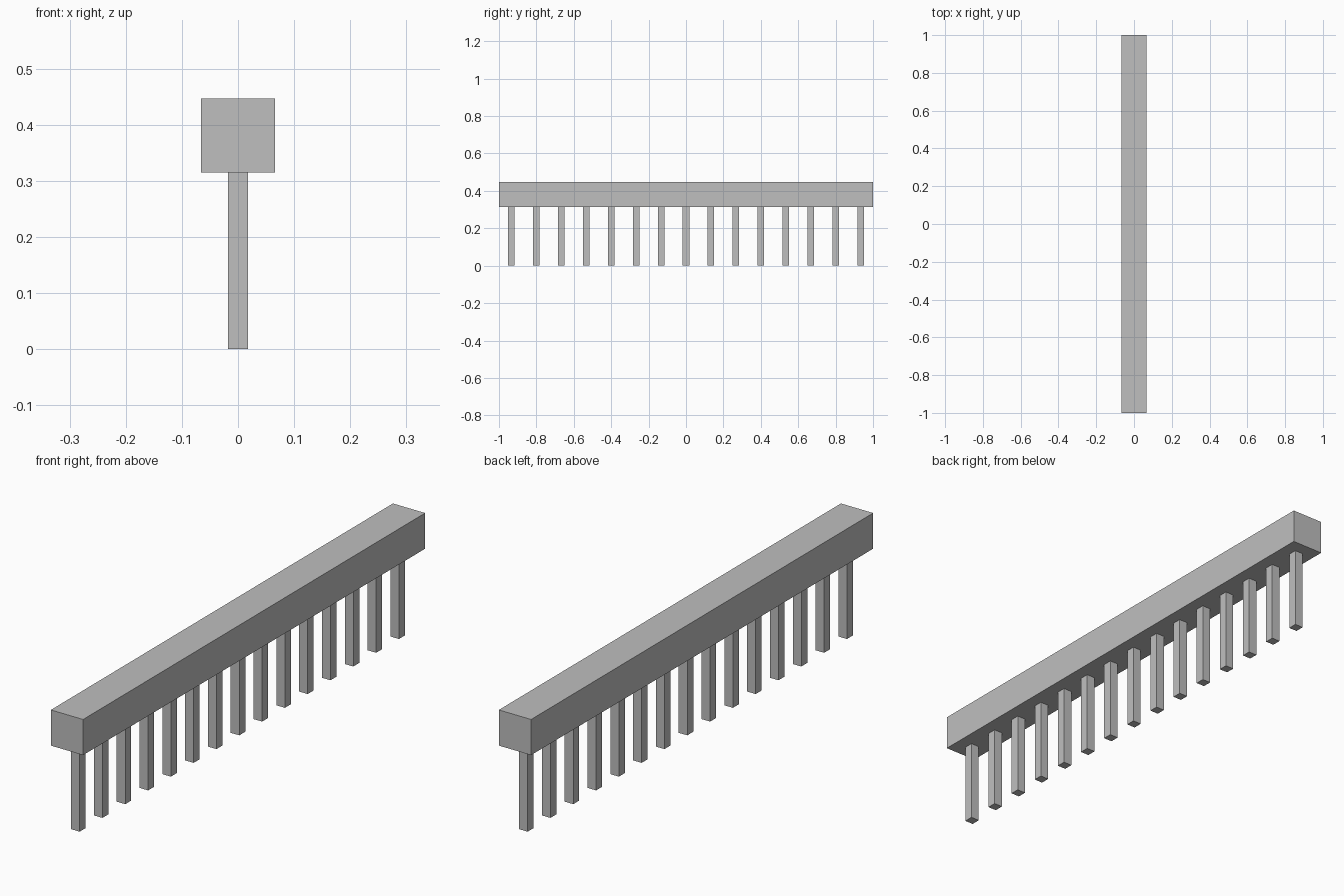
import bpy

cube = bpy.data.objects.get("Cube")
if cube:
    bpy.data.objects.remove(cube, do_unlink=True)

# Single grey finish
GREY = (0.52, 0.52, 0.52, 1)
grey = bpy.data.materials.new("plain grey")
grey.use_nodes = True
grey.diffuse_color = GREY
grey.node_tree.nodes["Principled BSDF"].inputs["Base Color"].default_value = GREY

PIN_COUNT = 15
PITCH = 2 / PIN_COUNT
BAR_BOTTOM, BAR_TOP = 0.315, 0.447
BAR_WIDTH = 0.132
PIN_WIDTH = 0.035


def box(name, y, z_low, z_high, width, length):
    """Flat-sided block centred on x = 0."""
    bpy.ops.mesh.primitive_cube_add(size=1, location=(0, y, (z_low + z_high) / 2))
    obj = bpy.context.object
    obj.name = name
    obj.scale = (width, length, z_high - z_low)
    bpy.ops.object.transform_apply(location=False, rotation=False, scale=True)
    obj.data.materials.append(grey)
    return obj


# Long square bar on top
box("top_bar", 0, BAR_BOTTOM, BAR_TOP, BAR_WIDTH, 2)

# Evenly spaced square pins hanging below the bar
for i in range(PIN_COUNT):
    y = (i - (PIN_COUNT - 1) / 2) * PITCH
    box(f"pin_{i + 1}", y, 0, BAR_BOTTOM, PIN_WIDTH, PIN_WIDTH)
